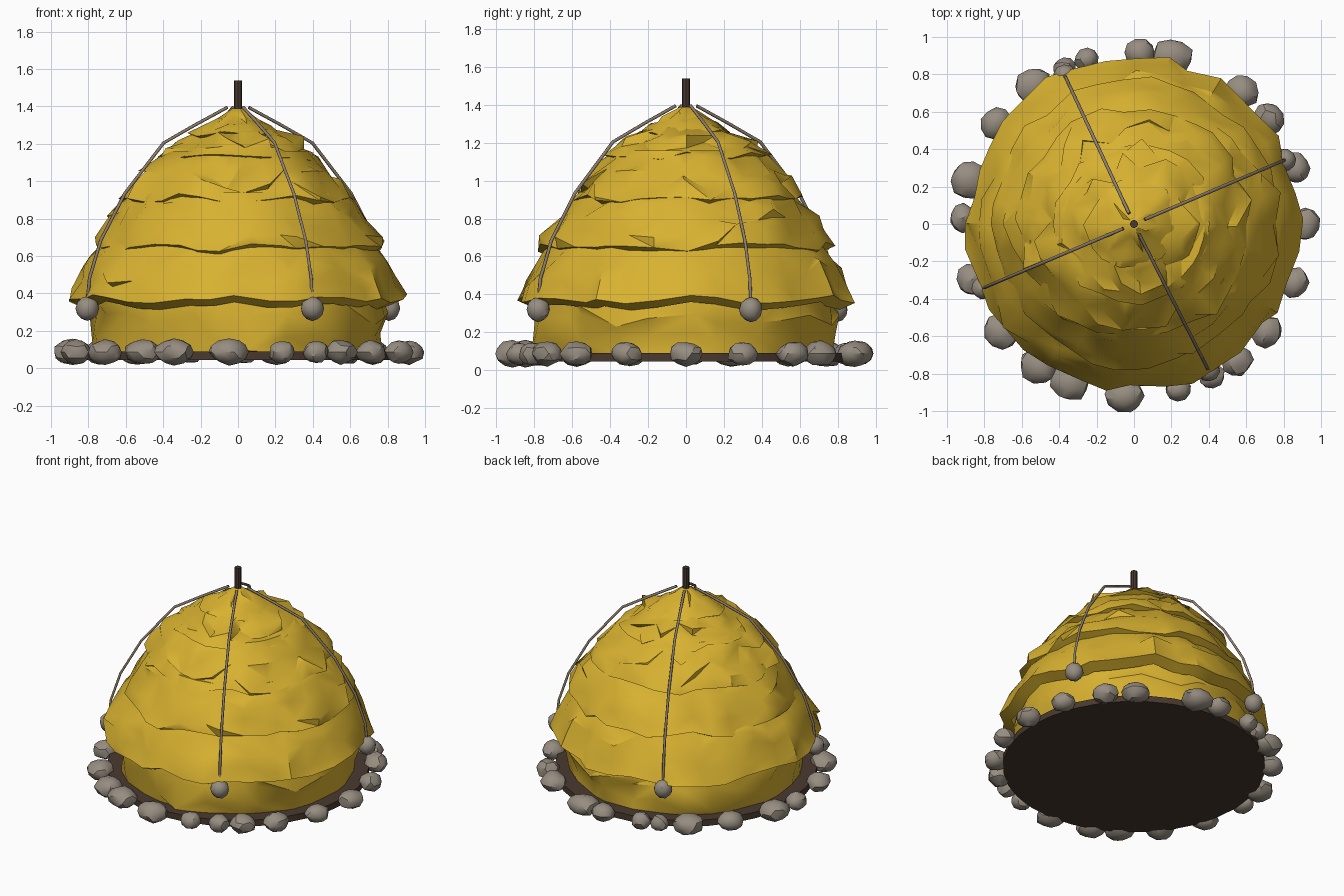
import bpy, bmesh, math, random
from mathutils import Vector, Matrix

random.seed(8)
if "Cube" in bpy.data.objects:
    bpy.data.objects.remove(bpy.data.objects["Cube"])


def material(name, rgb):
    m = bpy.data.materials.new(name)
    m.use_nodes = True
    m.diffuse_color = (*rgb, 1)
    m.node_tree.nodes["Principled BSDF"].inputs["Base Color"].default_value = (*rgb, 1)
    return m


STRAW = material("straw_yellow", (0.69, 0.445, 0.03))
STONE = material("stone_grey", (0.31, 0.268, 0.22))
WOOD = material("dark_wood", (0.066, 0.041, 0.028))
ROPE = material("rope_brown", (0.27, 0.21, 0.15))


def finish(bm, name, mat, angle=35):
    bmesh.ops.recalc_face_normals(bm, faces=bm.faces)
    mesh = bpy.data.meshes.new(name)
    bm.to_mesh(mesh)
    bm.free()
    obj = bpy.data.objects.new(name, mesh)
    bpy.context.collection.objects.link(obj)
    mesh.materials.append(mat)
    bpy.ops.object.select_all(action="DESELECT")
    obj.select_set(True)
    bpy.context.view_layer.objects.active = obj
    bpy.ops.object.shade_smooth_by_angle(angle=math.radians(angle))


def cylinder(name, radius, z0, z1, sides, mat):
    bm = bmesh.new()
    bmesh.ops.create_cone(bm, cap_ends=True, segments=sides, radius1=radius, radius2=radius,
                          depth=z1 - z0, matrix=Matrix.Translation((0, 0, (z0 + z1) / 2)))
    finish(bm, name, mat)


def thatch_tier(name, r0, z0, r1, z1, sides, rough, hem, tufts, bulge):
    """Ragged sloping skirt with a tucked-in underside."""
    bm = bmesh.new()
    rows = 4
    slope = Vector((r1 - r0, z1 - z0))
    outward = Vector((slope.y, -slope.x)).normalized()
    phase = random.uniform(0, 6)
    angles = [math.tau * (i + random.uniform(-0.25, 0.25)) / sides for i in range(sides)]
    # wavy hem, as (radius, height) pairs
    bottom = [Vector((r0 + random.uniform(-hem, hem),
                      z0 + hem * 0.5 * math.sin(7 * a + phase) + random.uniform(-hem, hem) * 0.6))
              for a in angles]
    tuck = Vector((-0.08, -0.035 if hem > 0.01 else 0))
    profiles = [[p + tuck for p in bottom], bottom]
    for row in range(1, rows + 1):
        t = row / rows
        profile = []
        for p in bottom:
            q = p.lerp(Vector((r1, z1)), t) + outward * bulge * math.sin(math.pi * t)
            if row < rows:
                q += outward * random.uniform(-rough, rough)
                q += slope / rows * random.uniform(-0.4, 0.4)
                if random.random() < tufts:
                    # tuft pulled out and drooping over the row below
                    q += outward * rough - slope / rows * 0.9
            profile.append(q)
        profiles.append(profile)
    rings = [[bm.verts.new((p.x * math.cos(a), p.x * math.sin(a), p.y))
              for p, a in zip(profile, angles)] for profile in profiles]
    for low, high in zip(rings, rings[1:]):
        for i in range(sides):
            j = (i + 1) % sides
            quad = (low[i], low[j], high[j], high[i])
            k = random.randint(0, 1)
            bm.faces.new((quad[k], quad[k + 1], quad[k + 2]))
            bm.faces.new((quad[k], quad[k + 2], quad[(k + 3) % 4]))
    bm.faces.new(rings[-1])
    finish(bm, name, STRAW, 38)


# Thatch: wall, overlapping skirts and cap
thatch_tier("thatch_wall", 0.77, 0.08, 0.78, 0.45, 26, 0.026, 0.01, 0.06, 0.015)
thatch_tier("thatch_skirt_low", 0.885, 0.365, 0.71, 0.68, 36, 0.019, 0.03, 0.06, 0.014)
thatch_tier("thatch_skirt_mid", 0.765, 0.65, 0.565, 0.94, 34, 0.021, 0.03, 0.09, 0.014)
thatch_tier("thatch_skirt_high", 0.62, 0.91, 0.38, 1.16, 30, 0.025, 0.03, 0.15, 0.012)
thatch_tier("thatch_skirt_top", 0.425, 1.13, 0.18, 1.28, 22, 0.024, 0.025, 0.16, 0.008)
thatch_tier("thatch_cap", 0.24, 1.25, 0.03, 1.39, 14, 0.012, 0.018, 0.1, 0)

# Base and centre pole
cylinder("base_disc", 0.87, 0.045, 0.09, 32, WOOD)
cylinder("centre_pole", 0.022, 1.2, 1.54, 8, WOOD)


def stone(name, centre, size, turn, rough):
    bm = bmesh.new()
    bmesh.ops.create_icosphere(bm, subdivisions=2, radius=1)
    for v in bm.verts:
        v.co *= random.uniform(1 - rough, 1 + rough)
    bmesh.ops.transform(bm, verts=bm.verts, matrix=Matrix.Translation(centre)
                        @ Matrix.Rotation(turn, 4, "Z") @ Matrix.Diagonal((*size, 1)))
    finish(bm, name, STONE, 30)


# Ring of stones: angle in degrees, width in hundredths
stones = [(0, 8), (19, 7.5), (38, 8), (51, 8.5), (77, 10), (88, 7.5), (106, 6), (114, 5.5),
          (126, 9.5), (144, 8), (165, 9.5), (178, 7), (199, 8), (219, 9), (236, 9.5),
          (248, 9.5), (267, 9.5), (285, 6.5), (297, 6.5), (307, 8), (321, 8), (340, 7.5)]
for n, (deg, width) in enumerate(stones):
    a, w = math.radians(deg), width / 100
    centre = Vector((0.915 * math.cos(a), 0.915 * math.sin(a), 0.087))
    stone(f"base_stone_{n + 1}", centre, (w, w * 1.1, 0.045 + w * 0.25), a, 0.08)

# Ropes draped over the thatch, each with a hanging weight
drape = [(0.05, 1.39), (0.23, 1.3), (0.42, 1.2), (0.645, 0.93),
         (0.785, 0.68), (0.85, 0.48), (0.865, 0.34)]
for n, deg in enumerate((23, 115, 203, 297)):
    a = math.radians(deg)
    c, s = math.cos(a), math.sin(a)
    curve = bpy.data.curves.new(f"rope_{n + 1}", "CURVE")
    curve.dimensions = "3D"
    curve.bevel_depth = 0.009
    curve.bevel_resolution = 1
    curve.use_fill_caps = True
    line = curve.splines.new("POLY")
    line.points.add(len(drape) - 1)
    for p, (r, z) in zip(line.points, drape):
        p.co = ((r + 0.012) * c, (r + 0.012) * s, z + 0.005, 1)
    curve.materials.append(ROPE)
    bpy.context.collection.objects.link(bpy.data.objects.new(f"rope_{n + 1}", curve))
    stone(f"rope_weight_{n + 1}", Vector((0.875 * c, 0.875 * s, 0.32)),
          (0.062, 0.062, 0.066), a, 0.04)
